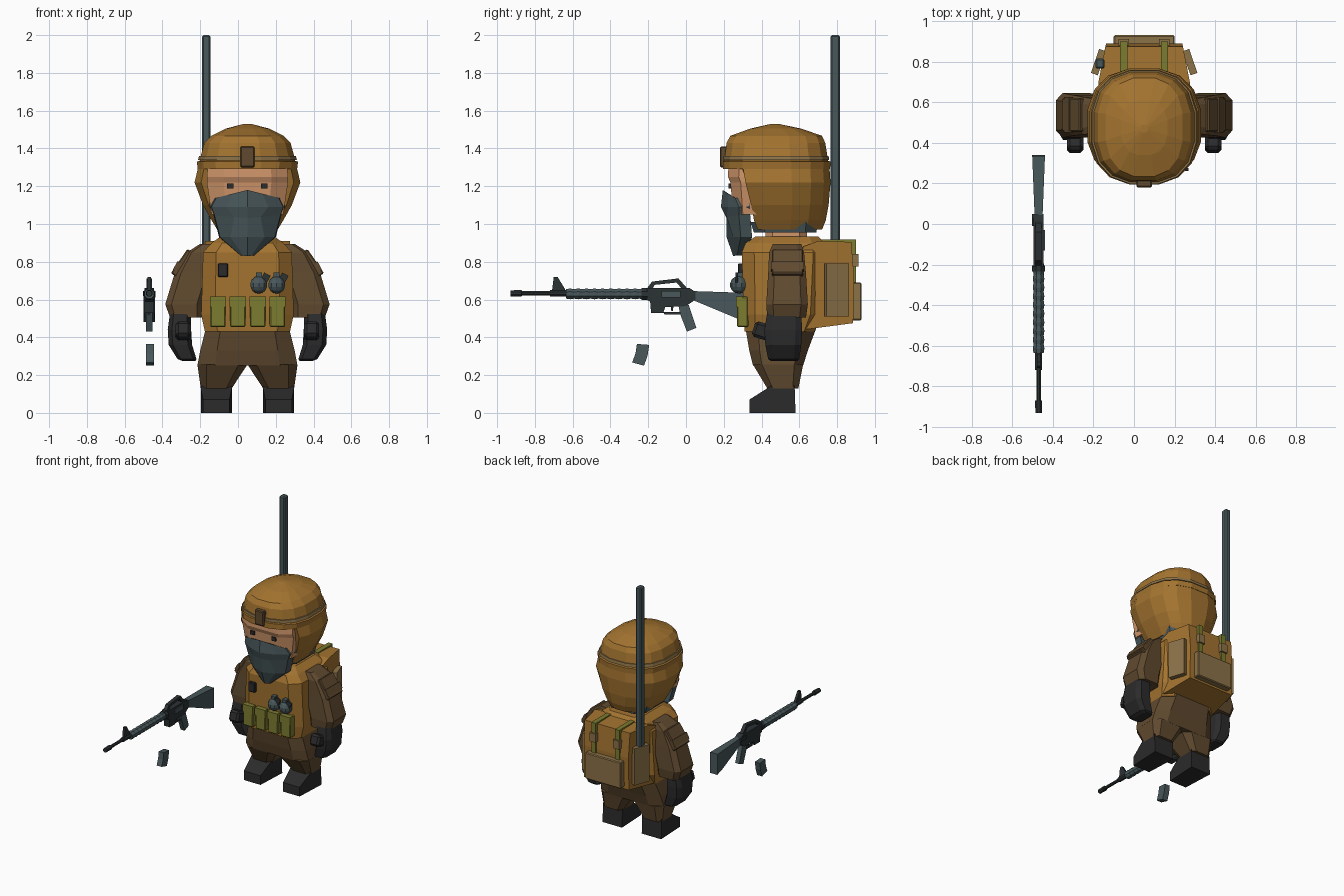
import bpy, bmesh
from math import sin, cos, pi, copysign
from mathutils import Vector, Matrix

if "Cube" in bpy.data.objects:
    bpy.data.objects.remove(bpy.data.objects["Cube"])

CX = 0.05     # centre line of the figure
GX = -0.47    # centre line of the rifle


def material(name, hexcode):
    chans = [int(hexcode[i:i + 2], 16) / 255 for i in (0, 2, 4)]
    col = [((c + 0.055) / 1.055) ** 2.4 for c in chans] + [1]
    m = bpy.data.materials.new(name)
    m.use_nodes = True
    m.diffuse_color = col
    m.node_tree.nodes["Principled BSDF"].inputs["Base Color"].default_value = col
    return m


tan = material("tan_canvas", "A47430")
brown = material("brown_cloth", "604A2F")
black = material("black_leather", "2B2B2B")
slate = material("slate_grey", "48575A")
olive = material("olive_webbing", "7C7C30")
khaki = material("khaki_canvas", "8C7248")
skin = material("skin", "D0966A")
metal = material("gun_metal", "2C3234")


def finish(name, bm, mat):
    bmesh.ops.recalc_face_normals(bm, faces=bm.faces)
    me = bpy.data.meshes.new(name)
    bm.to_mesh(me)
    bm.free()
    me.materials.append(mat)
    ob = bpy.data.objects.new(name, me)
    bpy.context.collection.objects.link(ob)
    return ob


def loft(name, rings, mat):
    bm = bmesh.new()
    vs = [[bm.verts.new(p) for p in r] for r in rings]
    n = len(vs[0])
    for a, b in zip(vs, vs[1:]):
        for i in range(n):
            j = (i + 1) % n
            bm.faces.new((a[i], a[j], b[j], b[i]))
    bm.faces.new(vs[0])
    bm.faces.new(vs[-1])
    return finish(name, bm, mat)


def ring(x, z, rx, y0, y1, n=8, p=0.5, clamp=None):
    """Rounded box outline at height z, from y0 (front) to y1 (back)."""
    pts, k = [], cos(pi / n) ** p
    for i in range(n):
        a = (i + 0.5) * 2 * pi / n
        u, v = (copysign(abs(t) ** p, t) / k for t in (cos(a), sin(a)))
        y = (y0 + y1) / 2 + v * (y1 - y0) / 2
        pts.append((x + u * rx, max(y, clamp) if clamp else y, z))
    return pts


def body(name, rows, mat, x=CX, **kw):
    return loft(name, [ring(x, *r, **kw) for r in rows], mat)


def prism(name, poly, x, w, mat):
    """Side profile (y, z) widened to half-width w, which may depend on y."""
    f = w if callable(w) else (lambda y: w)
    return loft(name, [[(x + s * f(y), y, z) for y, z in poly] for s in (-1, 1)], mat)


def box(name, lo, hi, mat, rot=None, bevel=0):
    lo, hi = Vector(lo), Vector(hi)
    bm = bmesh.new()
    bmesh.ops.create_cube(bm, size=1)
    bmesh.ops.scale(bm, vec=hi - lo, verts=bm.verts)
    if bevel:
        bmesh.ops.bevel(bm, geom=bm.edges[:], offset=bevel, segments=1, affect='EDGES')
    if rot:
        bmesh.ops.rotate(bm, matrix=Matrix.Rotation(rot[0], 3, rot[1]), verts=bm.verts)
    bmesh.ops.translate(bm, vec=(lo + hi) / 2, verts=bm.verts)
    return finish(name, bm, mat)


def rod(name, rows, z, mat, n=8):
    """Turned part along y from (y, radius) rows."""
    return loft(name, [[(GX + r * cos((i + .5) * 2 * pi / n), y, z + r * sin((i + .5) * 2 * pi / n))
                        for i in range(n)] for y, r in rows], mat)


# Helmet dome, then the hood behind the face opening
body("helmet_dome", [(1.29, .262, .20, .76), (1.35, .25, .205, .75), (1.43, .228, .215, .737),
                     (1.467, .19, .235, .72), (1.505, .115, .34, .61), (1.53, .02, .45, .49)],
     tan, n=16, p=0.8)
hood = [(.97, .16, .25, .72, .38), (1.02, .19, .24, .74, .36), (1.1, .235, .22, .755, .345),
        (1.22, .28, .2, .765, .315), (1.292, .263, .2, .76, .29)]
loft("helmet_hood", [ring(CX, *h[:4], n=16, p=0.8, clamp=h[4]) for h in hood], tan)
body("helmet_rim", [(1.29, .263, .195, .763), (1.33, .268, .195, .765), (1.335, .25, .2, .75)],
     tan, n=16, p=0.8)
body("helmet_band", [(1.338, .262, .198, .758), (1.36, .256, .198, .755)], khaki, n=16, p=0.8)
box("helmet_mount", (CX - .038, .18, 1.30), (CX + .038, .225, 1.41), brown, bevel=.006)

# Face, eyes and neck
body("face", [(1.05, .19, .25, .5), (1.22, .215, .235, .5), (1.25, .215, .222, .5),
              (1.31, .21, .225, .5)], skin, p=.6)
for s, side in ((-1, "right"), (1, "left")):
    x = CX + s * .09
    box(side + "_eye", (x - .017, .225, 1.187), (x + .017, .25, 1.215), black)
body("neck", [(.90, .12, .42, .64), (1.0, .12, .42, .64)], skin)
body("neck_scarf", [(.955, .15, .36, .69), (1.01, .165, .34, .70)], slate)

# Folded face scarf, pointed at the chest
mask_rows = [(1.18, [(0, .195), (.08, .222), (.165, .26), (.2, .34)], -.025),
             (1.09, [(0, .185), (.11, .222), (.19, .28), (.2, .34)], 0),
             (1.03, [(0, .215), (.07, .215), (.175, .28), (.18, .34)], .01),
             (.93, [(0, .215), (.09, .25), (.145, .29), (.15, .35)], 0),
             (.83, [(0, .25), (.02, .26), (.035, .27), (.035, .3)], .01)]
rings = []
for z, half, drop in mask_rows:
    right = [(CX - x, y, z + drop * x / .1) for x, y in half]
    rings.append(right[::-1] + [(2 * CX - x, y, h) for x, y, h in right[1:]])
loft("face_scarf", rings, slate)

# Vest and chest gear
body("vest", [(.43, .225, .31, .68), (.52, .245, .305, .72), (.85, .235, .295, .74),
              (.90, .19, .315, .73), (.935, .14, .37, .70)], tan, p=.4)
for i in range(4):
    x = -.147 + i * .105
    box(f"magazine_pouch_{i + 1}", (x, .27, .455), (x + .082, .33, .615), olive, bevel=.006)
    box(f"pouch_flap_{i + 1}", (x - .002, .264, .56), (x + .084, .3, .617), olive)
box("chest_radio", (-.107, .275, .72), (-.052, .32, .792), black, bevel=.005)
for i, x in enumerate((.11, .205)):
    bm = bmesh.new()
    bmesh.ops.create_uvsphere(bm, u_segments=10, v_segments=7, radius=.047)
    bmesh.ops.translate(bm, vec=(x, .28, .678), verts=bm.verts)
    finish(f"grenade_{i + 1}", bm, slate)
    box(f"grenade_cap_{i + 1}", (x - .016, .262, .715), (x + .016, .298, .742), slate)
    box(f"grenade_lever_{i + 1}", (x + .012, .262, .675), (x + .05, .275, .738), metal, rot=(.5, 'Y'))

# Backpack, its pouches and straps
prism("backpack", [(.62, .88), (.70, .91), (.875, .905), (.89, .72), (.885, .475), (.62, .44)],
      CX, lambda y: .225 - max(0, y - .72) * .22, tan)
box("back_pouch", (CX - .15, .87, .49), (CX + .15, .93, .69), khaki, bevel=.006)
for s, side in ((-1, "right"), (1, "left")):
    x = CX + s * .225
    box(side + "_side_pouch", (x - .018, .735, .51), (x + .018, .86, .79), khaki, rot=(s * .33, 'Z'))
    x = CX + s * .10
    box(side + "_strap_top", (x - .018, .71, .895), (x + .018, .90, .917), olive)
    box(side + "_strap_back", (x - .018, .87, .68), (x + .018, .90, .917), olive)
    box(side + "_buckle", (x - .026, .88, .775), (x + .026, .912, .84), khaki)
box("antenna", (-.19, .765, .76), (-.145, .815, 2.0), slate, bevel=.008)

# Hips, legs and boots
body("hips", [(.25, .265, .355, .62), (.33, .25, .335, .645), (.45, .22, .315, .69)], brown)
for s, side in ((-1, "right"), (1, "left")):
    body(side + "_trouser_leg", [(.13, .082, .43, .595), (.255, .132, .355, .62)], brown)
    leg = bpy.context.collection.objects[-1]
    for v in leg.data.vertices:
        v.co.x += s * (.165 if v.co.z < .2 else .133)
    prism(side + "_boot", [(.335, 0), (.335, .07), (.43, .13), (.45, .145), (.575, .145), (.58, 0)],
          CX + s * .165, lambda y: .07 if y < .4 else .082, black)

    # Sleeve with shoulder patch
    sleeve = [(.20, .895, .05, .46, .61), (.245, .85, .075, .44, .625), (.285, .74, .10, .435, .635),
              (.335, .575, .10, .425, .645), (.325, .505, .085, .43, .635)]
    loft(side + "_sleeve", [ring(CX + s * r[0], *r[1:], p=.45) for r in sleeve], brown)
    x = CX + s * .345
    box(side + "_shoulder_patch", (x - .02, .455, .715), (x + .02, .62, .87), brown,
        rot=(-s * .6, 'Y'), bevel=.006)
    x = CX + s * .372
    box(side + "_patch_flap", (x - .012, .45, .75), (x + .012, .625, .80), brown, rot=(-s * .5, 'Y'))

    # Glove and thumb
    glove = [(.355, .53, .055, .43, .61), (.36, .44, .062, .415, .615), (.355, .36, .062, .42, .61),
             (.32, .285, .05, .435, .60), (.31, .275, .035, .45, .59)]
    loft(side + "_glove", [ring(CX + s * g[0], *g[1:]) for g in glove], black)
    x = CX + s * .34
    box(side + "_thumb", (x - .04, .355, .39), (x + .04, .46, .475), black, rot=(-.3, 'X'), bevel=.015)

# Rifle: stock, receiver, grip, handle
prism("rifle_stock", [(.03, .645), (.335, .635), (.34, .48), (.27, .50), (.03, .60)],
      GX, lambda y: .018 + max(0, y) * .04, slate)
prism("rifle_receiver", [(-.21, .66), (.02, .66), (.05, .64), (.05, .60), (.0, .565), (-.11, .56),
                         (-.12, .53), (-.185, .53), (-.19, .59), (-.21, .60)], GX, .024, metal)
prism("rifle_grip", [(-.04, .57), (.015, .57), (.055, .45), (.005, .43), (-.03, .52)], GX, .017, slate)
prism("rifle_carry_handle", [(-.21, .655), (-.18, .695), (-.04, .712), (.01, .655), (-.02, .655),
                             (-.05, .69), (-.165, .678), (-.18, .655)], GX, .014, metal)
prism("rifle_trigger_guard", [(-.12, .535), (-.115, .522), (-.03, .522), (-.03, .535)], GX, .008, metal)
prism("rifle_trigger", [(-.08, .57), (-.065, .57), (-.07, .54), (-.078, .54)], GX, .006, metal)
box("rifle_ejection_cover", (GX + .02, -.13, .61), (GX + .032, -.03, .645), slate)
box("rifle_forward_knob", (GX - .032, -.01, .62), (GX + .0, .05, .645), metal)

# Rifle: ribbed handguard, barrel, front sight
ribs = [(-.635 + i * .0215, .031 if i % 2 else .027) for i in range(20)]
rod("rifle_handguard", ribs, .63, slate)
rod("rifle_handguard_collar", [(-.235, .034), (-.205, .034)], .63, metal)
rod("rifle_barrel", [(-.93, .017), (-.87, .019), (-.869, .012), (-.72, .012), (-.719, .018),
                     (-.63, .018)], .633, metal)
prism("rifle_front_sight", [(-.71, .64), (-.70, .72), (-.68, .72), (-.64, .655), (-.64, .64)],
      GX, .009, metal)

# Loose magazine
prism("rifle_magazine", [(-.26, .365), (-.195, .36), (-.203, .305), (-.222, .25), (-.285, .267),
                         (-.267, .315)], -.465, .021, slate)
